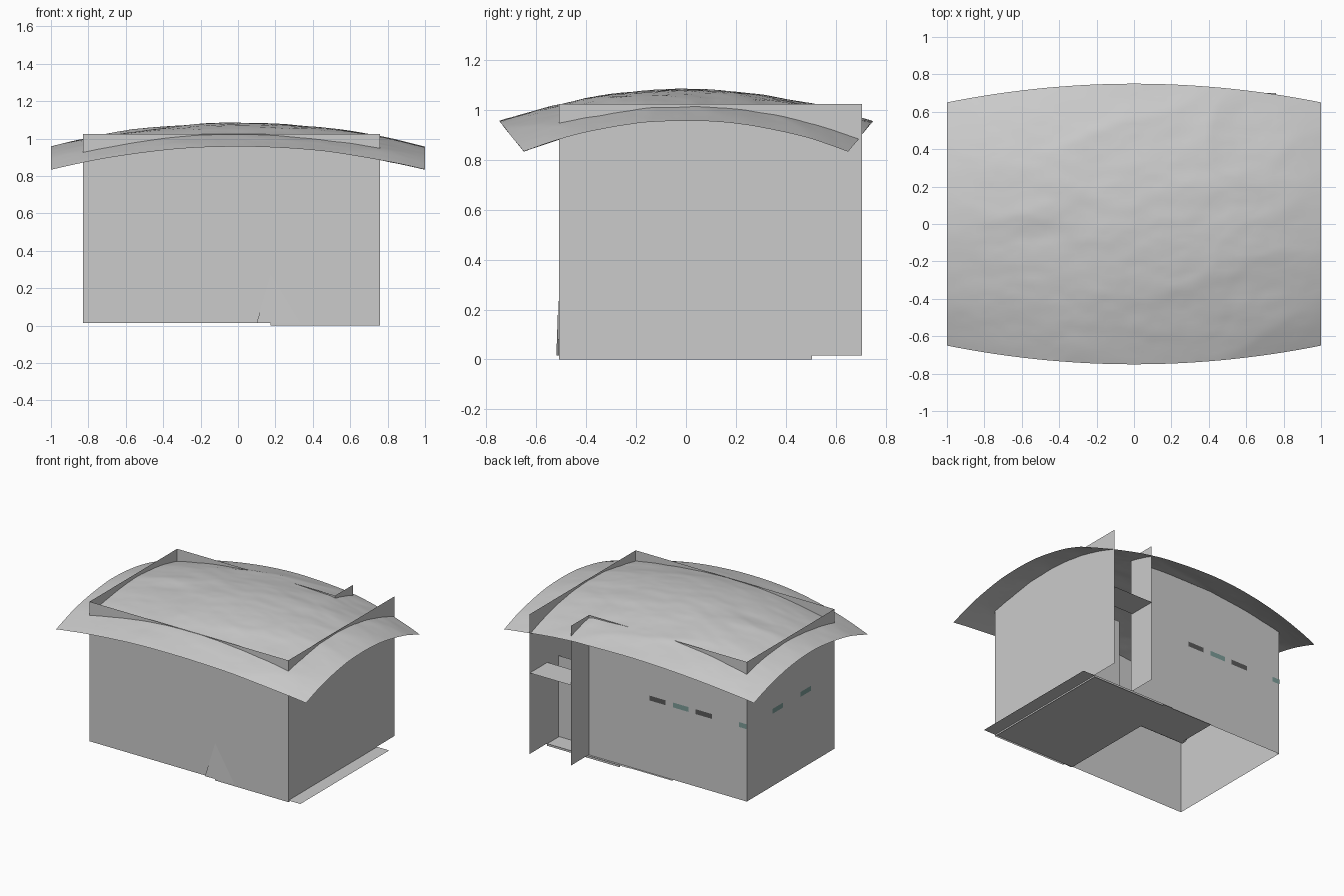
import bpy, bmesh, math
from mathutils import Vector, noise

if "Cube" in bpy.data.objects:
    bpy.data.objects.remove(bpy.data.objects["Cube"])

XL, XR, YF, YB, YP = -0.83, 0.76, -0.51, 0.49, 0.705   # wall lines
XW, Z0, Z1 = 0.435, 0.015, 1.025                        # wing wall, bottom, top


def mesh_object(name, verts, faces, mat=None):
    me = bpy.data.meshes.new(name)
    me.from_pydata(verts, [], faces)
    ob = bpy.data.objects.new(name, me)
    bpy.context.collection.objects.link(ob)
    if mat:
        me.materials.append(mat)
    return ob


def wall(name, a, b, z0=Z0, z1=Z1, mat=None):
    """Upright single-sheet panel from plan point a to plan point b."""
    return mesh_object(name, [(*a, z0), (*b, z0), (*b, z1), (*a, z1)], [(0, 1, 2, 3)], mat)


def slab(name, x0, x1, y0, y1, z):
    """Level single-sheet panel."""
    return mesh_object(name, [(x0, y0, z), (x1, y0, z), (x1, y1, z), (x0, y1, z)], [(0, 1, 2, 3)])


def material(name, color):
    m = bpy.data.materials.new(name)
    m.diffuse_color = color
    m.use_nodes = True
    m.node_tree.nodes["Principled BSDF"].inputs["Base Color"].default_value = m.diffuse_color
    return m


teal = material("teal", (0.20, 0.33, 0.31, 1))
dark = material("dark_grey", (0.10, 0.10, 0.10, 1))

# Outer walls, open porch bay at the back right
wall("front_wall", (XL, YF), (XR, YF))
wall("left_wall", (XL, YB), (XL, YF))
wall("right_wall", (XR, YF), (XR, YP))
wall("back_wall", (XW, YB), (XL, YB))
wall("porch_wing_wall", (XW, YP - 0.01), (XW, YB))

# Porch bay: shelf and recessed partition
slab("porch_shelf", XW, XR, 0.50, 0.70, 0.60)
wall("porch_partition", (XR, 0.37), (XW, 0.37), Z0, 0.60)

# Floor sheet and thin edging below it
slab("floor", 0.10, 0.856, YF, 0.505, 0.012)
slab("back_floor", -0.24, 0.10, 0.20, 0.50, 0.012)
for i, (a, b) in enumerate([((0.175, YF), (XR, YF)), ((XR, YF), (XR, 0.505)),
                            ((XR, 0.505), (0.175, 0.505))]):
    wall("floor_edging_%d" % i, a, b, 0.0, Z0)

# Rolled bundle lying inside
bpy.ops.mesh.primitive_cylinder_add(vertices=20, radius=0.045, depth=0.36,
                                    location=(-0.08, 0.2, 0.06), rotation=(0, math.pi / 2, 0))
bpy.context.object.name = "bedroll"
bpy.ops.object.shade_smooth_by_angle()

# Leaning flap tip showing through the front wall
mesh_object("leaning_flap", [(0.10, -0.52, 0.015), (0.33, -0.512, 0.015), (0.175, -0.511, 0.27),
                             (0.10, -0.51, 0.015)], [(0, 1, 2), (0, 2, 3)])

# Small slots on the back and left walls
for i, (x0, x1, m) in enumerate([(-0.054, -0.18, dark), (-0.24, -0.366, teal),
                                 (-0.42, -0.555, dark), (-0.77, -0.83, teal)]):
    wall("back_slot_%d" % i, (x0, YB + 0.003), (x1, YB + 0.003), 0.54, 0.575, m)
for i, y in enumerate((0.14, -0.18)):
    wall("left_slot_%d" % i, (XL - 0.003, y + 0.06), (XL - 0.003, y - 0.06), 0.54, 0.575, teal)


# Roof: one domed, lightly crumpled sheet with bowed front and back edges
def roof_point(u, v):
    x = u
    y = v * (0.75 - 0.10 * u * u)
    z = 1.077 - 0.122 * u * u - 0.122 * v * v
    warp = noise.noise(Vector((x * 2, y * 2, 7.0)))
    fade = 1 - 0.7 * max(abs(u), abs(v)) ** 4
    fold = 1 - abs(noise.noise(Vector((x * 1.3 + warp * 0.5, y * 3 - x * 0.6, 2.5)))) * 2
    fine = noise.fractal(Vector((x * 4, y * 8, 1.0)), 1.0, 2.0, 3)
    return x, y, z + fade * (0.010 * max(fold, 0) + 0.004 * fine)


NX, NY = 90, 70
verts = [roof_point(-1 + 2 * i / NX, -1 + 2 * j / NY) for j in range(NY + 1) for i in range(NX + 1)]
faces = [(k, k + 1, k + NX + 2, k + NX + 1)
         for j in range(NY) for k in range(j * (NX + 1), j * (NX + 1) + NX)]
roof = mesh_object("cloth_roof", verts, faces)
for p in roof.data.polygons:
    p.use_smooth = True
